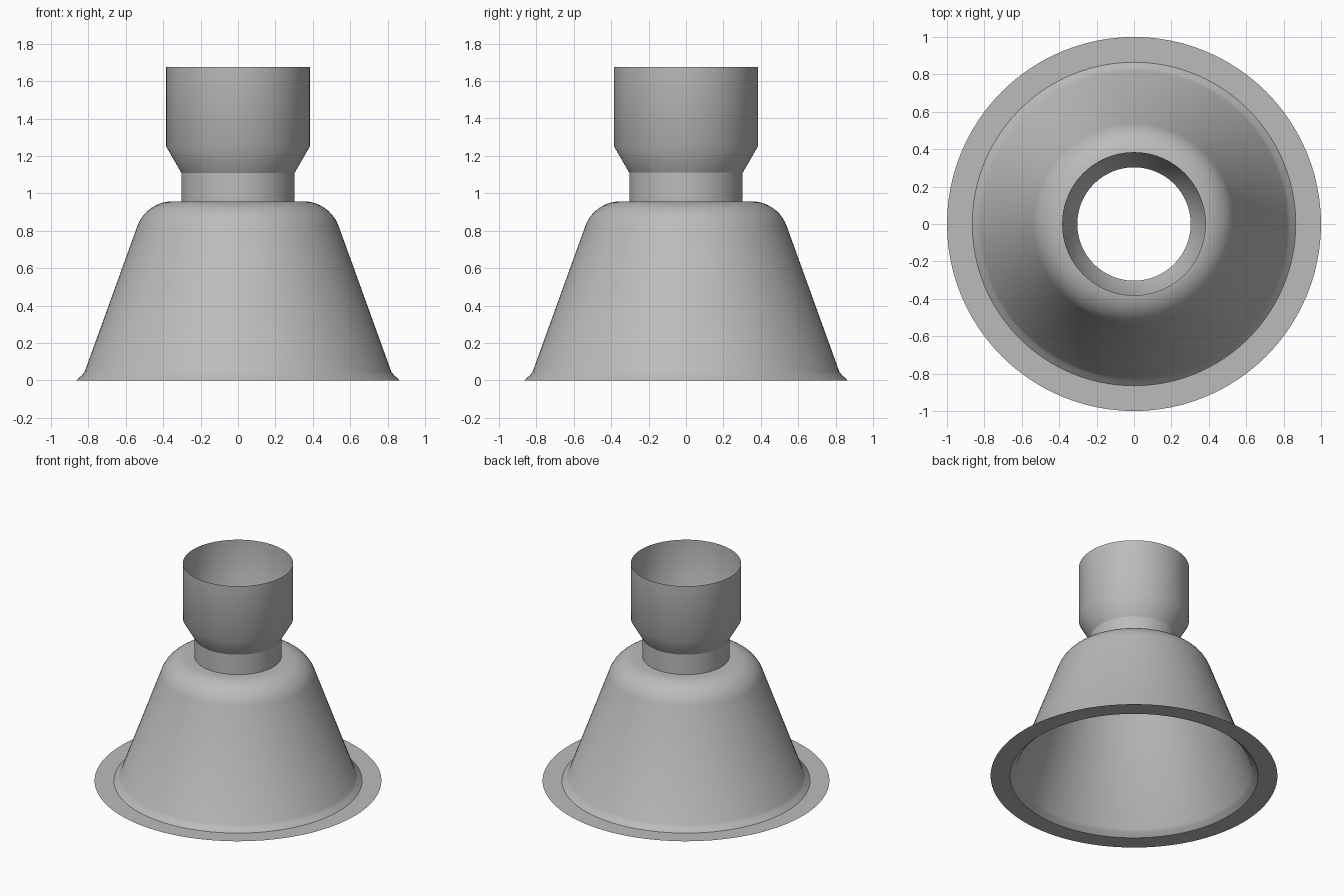
import bpy
import bmesh
from math import cos, sin, radians

cube = bpy.data.objects.get("Cube")
if cube:
    bpy.data.objects.remove(cube)

SEGMENTS = 96

grey = bpy.data.materials.new("satin grey")
grey.use_nodes = True
colour = (0.5, 0.5, 0.5, 1)
grey.diffuse_color = colour
grey.node_tree.nodes["Principled BSDF"].inputs["Base Color"].default_value = colour


def lathe(name, profile):
    """Spin an open (radius, height) profile, listed bottom to top, into a thin shell."""
    bm = bmesh.new()
    verts = [bm.verts.new((r, 0, z)) for r, z in profile]
    edges = [bm.edges.new(pair) for pair in zip(verts, verts[1:])]
    bmesh.ops.spin(bm, geom=verts + edges, cent=(0, 0, 0), axis=(0, 0, 1),
                   angle=radians(360), steps=SEGMENTS, use_merge=True)
    bmesh.ops.remove_doubles(bm, verts=bm.verts, dist=0.0001)
    # Point every face outward, or upward where it is level
    for face in bm.faces:
        face.normal_update()
        c = face.calc_center_median()
        if face.normal.x * c.x + face.normal.y * c.y + face.normal.z * 0.5 < 0:
            face.normal_flip()
    mesh = bpy.data.meshes.new(name)
    bm.to_mesh(mesh)
    bm.free()
    mesh.materials.append(grey)
    obj = bpy.data.objects.new(name, mesh)
    bpy.context.collection.objects.link(obj)
    bpy.ops.object.select_all(action="DESELECT")
    obj.select_set(True)
    bpy.context.view_layer.objects.active = obj
    bpy.ops.object.shade_smooth_by_angle(angle=radians(50))
    return obj


# Flat ring around the base
lathe("base_flange", [(0.865, 0), (1, 0)])

# Flared skirt, sloping wall, rounded shoulder and flat top
shoulder = [(0.35 + 0.2 * cos(radians(a)), 0.757 + 0.2 * sin(radians(a)))
            for a in range(20, 91, 7)]
lathe("bell_shade", [(0.865, 0), (0.835, 0.027), (0.82, 0.045)] + shoulder + [(0.303, 0.957)])

# Narrow neck
lathe("neck_collar", [(0.303, 0.957), (0.303, 1.11)])

# Funnel widening into the open cup
lathe("socket_cup", [(0.303, 1.11), (0.384, 1.25), (0.384, 1.675)])
